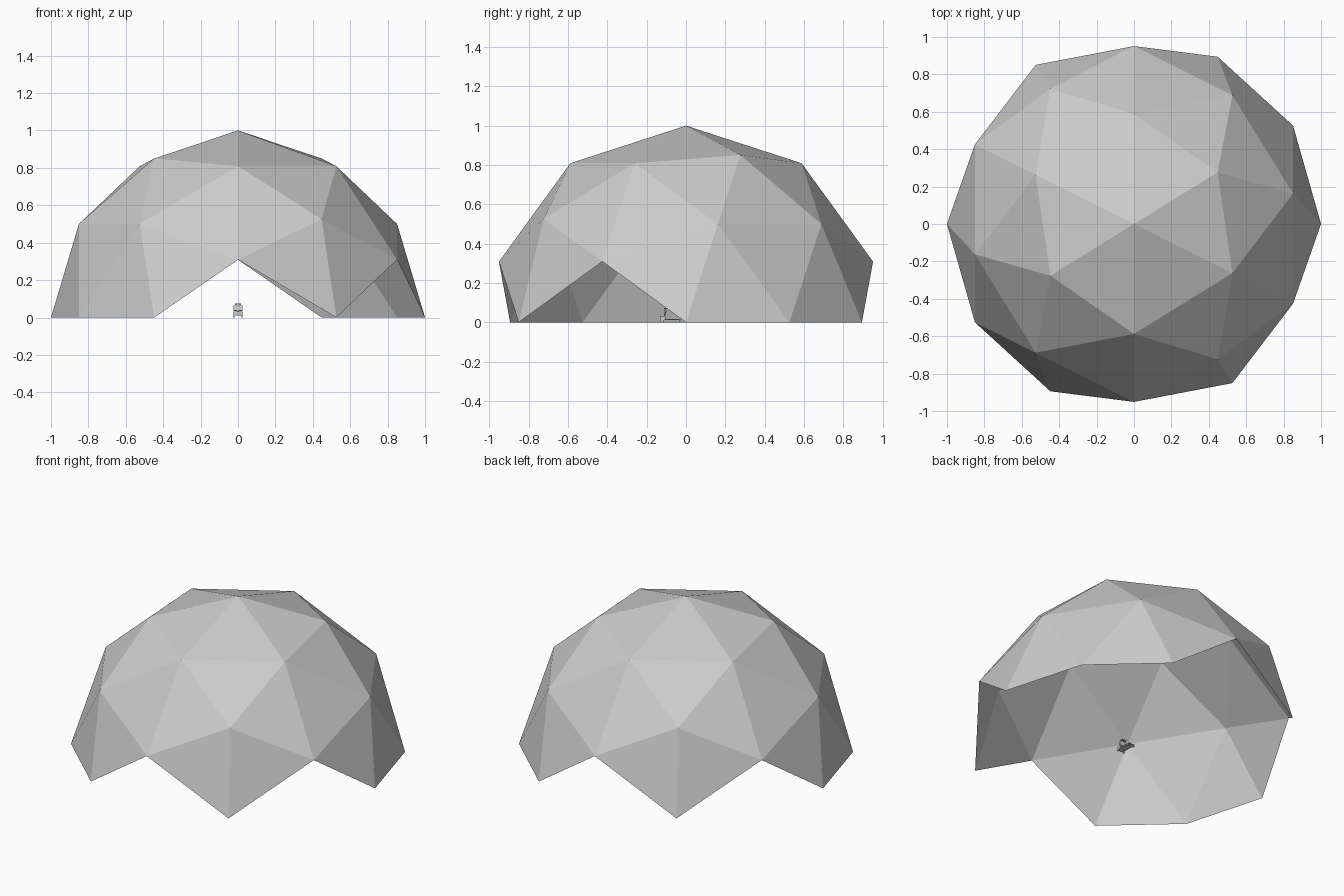
import bpy, bmesh, math
from itertools import combinations
from mathutils import Vector, Matrix

cube = bpy.data.objects.get("Cube")
if cube:
    bpy.data.objects.remove(cube)


def material(name, rgb):
    m = bpy.data.materials.new(name)
    m.use_nodes = True
    m.diffuse_color = (*rgb, 1)
    m.node_tree.nodes["Principled BSDF"].inputs["Base Color"].default_value = (*rgb, 1)
    return m


grey = material("light grey", (0.6, 0.6, 0.6))


def finish(name, bm):
    mesh = bpy.data.meshes.new(name)
    bm.to_mesh(mesh)
    bm.free()
    mesh.materials.append(grey)
    ob = bpy.data.objects.new(name, mesh)
    bpy.context.collection.objects.link(ob)
    return ob


def box(name, size, loc, tilt=0):
    bm = bmesh.new()
    mat = Matrix.Translation(loc) @ Matrix.Rotation(tilt, 4, "X") @ Matrix.Diagonal((*size, 1))
    bmesh.ops.create_cube(bm, size=1, matrix=mat)
    return finish(name, bm)


def wheel(name, radius, width, loc):
    bm = bmesh.new()
    mat = Matrix.Translation(loc) @ Matrix.Rotation(math.pi / 2, 4, "Y")
    bmesh.ops.create_cone(bm, cap_ends=True, segments=12, radius1=radius,
                          radius2=radius, depth=width, matrix=mat)
    return finish(name, bm)


# Geodesic dome: icosahedron corners plus raised edge midpoints, an edge facing up
phi = (1 + math.sqrt(5)) / 2
corners = []
for s in (-1, 1):
    for t in (-phi, phi):
        corners += [Vector((0, s, t)), Vector((s, t, 0)), Vector((t, 0, s))]
mids = [a + b for a, b in combinations(corners, 2) if (a - b).length < 2.1]
turn = Matrix.Rotation(-math.atan(phi), 3, "Z")
bm = bmesh.new()
for p in corners + mids:
    bm.verts.new(turn @ p.normalized())
bmesh.ops.convex_hull(bm, input=bm.verts)
# Keep the upper half; triangles crossing the ground become the doorways
bmesh.ops.delete(bm, geom=[v for v in bm.verts if v.co.z < -0.01], context="VERTS")
bmesh.ops.recalc_face_normals(bm, faces=bm.faces)
if sum(f.normal.z for f in bm.faces) < 0:
    bmesh.ops.reverse_faces(bm, faces=bm.faces)
finish("dome_shell", bm)

# Small cart standing under the dome
box("cart_deck", (0.046, 0.085, 0.005), (0, -0.065, 0.014))
box("cart_body", (0.046, 0.03, 0.02), (0, -0.118, 0.022))
box("cart_column", (0.012, 0.005, 0.04), (0, -0.108, 0.048), -0.15)
box("cart_backrest", (0.046, 0.006, 0.028), (0, -0.104, 0.05), -0.15)
box("cart_top_bar", (0.03, 0.022, 0.006), (0, -0.1, 0.071))
for side, x in (("right", -0.021), ("left", 0.021)):
    wheel("front_wheel_" + side, 0.01, 0.006, (x, -0.122, 0.01))
    wheel("back_wheel_" + side, 0.006, 0.006, (x, -0.03, 0.006))
